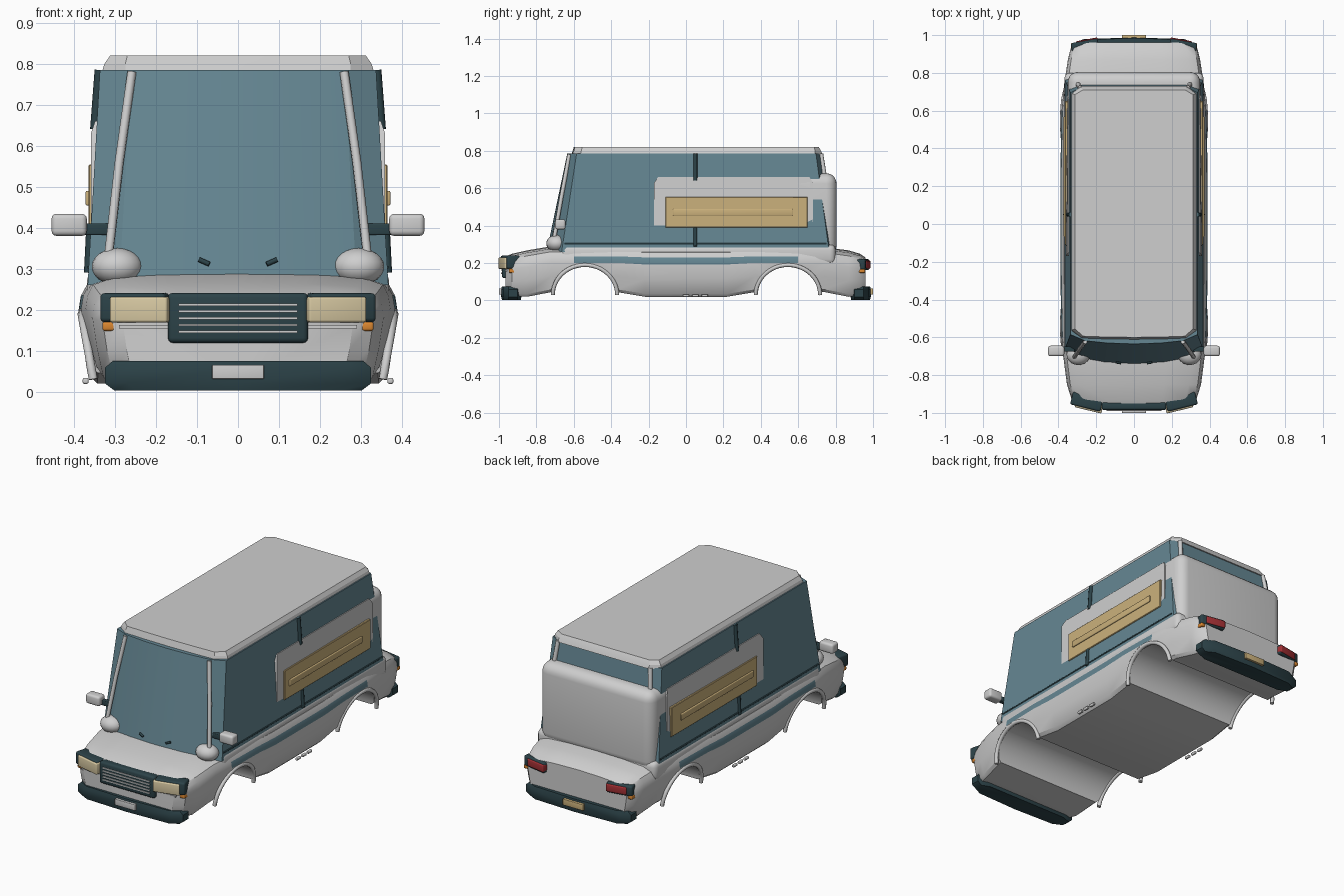
import bpy, bmesh, math
from mathutils import Vector, Matrix

if "Cube" in bpy.data.objects:
    bpy.data.objects.remove(bpy.data.objects["Cube"])


def material(name, rgb):
    m = bpy.data.materials.new(name)
    m.use_nodes = True
    m.diffuse_color = (*rgb, 1)
    m.node_tree.nodes["Principled BSDF"].inputs["Base Color"].default_value = (*rgb, 1)
    return m


GREY = material("light_grey_paint", (0.62, 0.62, 0.62))
GLASS = material("blue_glass", (0.13, 0.24, 0.29))
DARK = material("dark_trim", (0.025, 0.055, 0.065))
TAN = material("tan_panel", (0.6, 0.44, 0.2))
CREAM = material("cream_lamp", (0.68, 0.58, 0.36))
ORANGE = material("orange_lamp", (0.7, 0.24, 0.03))
RED = material("red_lamp", (0.37, 0.03, 0.035))


def smooth(ob, angle=35):
    bpy.ops.object.select_all(action='DESELECT')
    ob.select_set(True)
    bpy.context.view_layer.objects.active = ob
    bpy.ops.object.shade_smooth_by_angle(angle=math.radians(angle))


def finish(name, bm, mat, angle=35):
    bmesh.ops.recalc_face_normals(bm, faces=bm.faces[:])
    me = bpy.data.meshes.new(name)
    bm.to_mesh(me)
    bm.free()
    me.materials.append(mat)
    ob = bpy.data.objects.new(name, me)
    bpy.context.collection.objects.link(ob)
    smooth(ob, angle)
    return ob


def box(name, center, size, mat, bevel=0.0, rot=(0, 0, 0), segments=3):
    bm = bmesh.new()
    bmesh.ops.create_cube(bm, size=1)
    bmesh.ops.scale(bm, vec=size, verts=bm.verts)
    if bevel:
        bmesh.ops.bevel(bm, geom=bm.edges[:], offset=bevel, segments=segments,
                        profile=0.5, affect='EDGES')
    ob = finish(name, bm, mat)
    ob.location, ob.rotation_euler = center, rot
    return ob


def loft(name, rings, mat, angle=35):
    bm = bmesh.new()
    loops = [[bm.verts.new(p) for p in ring] for ring in rings]
    n = len(loops[0])
    for a, b in zip(loops, loops[1:]):
        for i in range(n):
            bm.faces.new((a[i], a[(i + 1) % n], b[(i + 1) % n], b[i]))
    bm.faces.new(loops[0])
    bm.faces.new(loops[-1])
    return finish(name, bm, mat, angle)


def mirrored(half):
    """Close a half outline whose first and last points lie on x = 0."""
    return half + [(-x, y, z) for x, y, z in half[-2:0:-1]]


def tube(name, points, radius, mat, sides=8):
    """Sweep a round section along a path."""
    pts = [Vector(p) for p in points]
    rings = []
    for i, p in enumerate(pts):
        d = pts[min(i + 1, len(pts) - 1)] - pts[max(i - 1, 0)]
        q = d.to_track_quat('Z', 'Y').to_matrix()
        rings.append([p + q @ Vector((radius * math.cos(a), radius * math.sin(a), 0))
                      for a in (math.tau * k / sides for k in range(sides))])
    return loft(name, rings, mat, 50)


# Lower body: y, half width, bottom, top
stations = [(-.965, .28, .03, .235), (-.93, .33, .025, .25), (-.85, .355, .02, .268),
            (-.72, .372, .045, .29), (-.6, .383, .045, .29), (-.37, .388, .045, .29),
            (-.22, .39, .02, .29), (.22, .39, .02, .29), (.37, .388, .045, .29),
            (.6, .383, .045, .29), (.74, .37, .045, .285), (.87, .35, .02, .268),
            (.93, .335, .025, .25), (.96, .305, .03, .23)]
section = [(0, 0), (.88, 0), (.925, .06), (.97, .35), (1, .64), (.985, .78),
           (.95, .88), (.82, .95), (.45, .985), (0, 1)]
body = loft("lower_body", [mirrored([(w * fx, y, b + (t - b) * fz) for fx, fz in section])
                           for y, w, b, t in stations], GREY)
body.data.materials.append(GLASS)
for f in body.data.polygons:
    c = f.center
    if abs(c.x) > .35 and abs(c.y) < .58 and .2 < c.z < .24:
        f.material_index = 1

# Wheel openings cut right across the body
for y in (-.54, .545):
    bm = bmesh.new()
    bmesh.ops.create_cone(bm, cap_ends=True, segments=48, radius1=.168, radius2=.168,
                          depth=1.2, matrix=Matrix.Rotation(math.pi / 2, 4, 'Y'))
    cutter = finish("wheel_cutter", bm, GREY)
    cutter.location = (0, y, .02)
    cutter.hide_render = True
    mod = body.modifiers.new("wheel_opening", 'BOOLEAN')
    mod.operation, mod.object, mod.solver = 'DIFFERENCE', cutter, 'EXACT'
    bpy.context.view_layer.update()
    bpy.context.view_layer.objects.active = body
    bpy.ops.object.modifier_apply(modifier=mod.name)
    bpy.data.objects.remove(cutter)
smooth(body)

# Cabin: sill, glasshouse, roof and rounded rear shell
box("cabin_sill", (0, .065, .245), (.738, 1.47, .11), GREY, .03)


def cabin_ring(z, w, nose, front, side, back, tail, fx, rx):
    return mirrored([(0, nose, z), (fx * .55, nose + (front - nose) * .3, z), (fx, front, z),
                     (w, side, z), (w, back, z), (rx, tail, z), (0, tail, z)])


loft("glasshouse", [cabin_ring(.26, .367, -.745, -.71, -.665, .765, .79, .29, .3),
                    cabin_ring(.785, .337, -.635, -.618, -.585, .695, .722, .26, .28)],
     GLASS, 10)
loft("roof", [cabin_ring(.78, .332, -.612, -.605, -.565, .69, .73, .275, .28),
              cabin_ring(.8, .326, -.606, -.6, -.56, .69, .722, .275, .28),
              cabin_ring(.82, .312, -.6, -.594, -.555, .685, .71, .27, .27)], GREY, 10)
box("rear_shell", (0, .6, .46), (.702, .41, .44), GREY, .055, segments=5)

for s in (-1, 1):
    side = "left" if s > 0 else "right"
    # Side panel with tan inset and raised strip
    loft(side + "_side_panel", [
        [(s * x, y0, z0), (s * x, y1, z0), (s * x, y1, z1), (s * (x - dx), y1 - .02, z2),
         (s * (x - dx), y0 + .02, z2), (s * x, y0, z1)]
        for x, dx, y0, y1, z0, z1, z2 in [(.32, .0, -.17, .68, .38, .63, .66),
                                          (.359, .01, -.17, .68, .38, .63, .66)]], GREY)
    box(side + "_tan_panel", (s * .352, .27, .472), (.026, .76, .165), TAN, .003, segments=1)
    box(side + "_tan_strip", (s * .362, .25, .472), (.02, .64, .036), TAN, .004)
    # Door pillars and lower glass trim
    tube(side + "_upper_pillar", [(s * .35, .05, .64), (s * .339, .05, .785)], .011, DARK)
    tube(side + "_lower_pillar", [(s * .366, .05, .29), (s * .361, .05, .39)], .01, DARK)
    tube(side + "_glass_trim", [(s * .363, -.65, .303), (s * .363, .75, .303)], .005, DARK)
    # Windscreen and rear corner pillars
    tube(side + "_front_pillar", [(s * .316, -.705, .33), (s * .29, -.665, .56),
                                  (s * .259, -.624, .78)], .011, GREY)
    tube(side + "_rear_pillar", [(s * .3, .745, .64), (s * .285, .722, .785)], .012, GREY)
    bm = bmesh.new()
    bmesh.ops.create_uvsphere(bm, u_segments=20, v_segments=12, radius=1)
    bmesh.ops.scale(bm, vec=(.062, .055, .045), verts=bm.verts)
    cowl = finish(side + "_pillar_base", bm, GREY, 60)
    cowl.location = (s * .295, -.692, .305)
    # Mirror and its arm
    box(side + "_mirror", (s * .412, -.672, .407), (.086, .055, .054), GREY, .012)
    box(side + "_mirror_arm", (s * .345, -.662, .396), (.065, .028, .028), DARK, .004)
    # Wiper
    tube(side + "_wiper", [(s * .07, -.737, .311), (s * .095, -.733, .322)], .006, DARK)
    # Wheel arch trims follow the lean of the body side
    for y, end in ((-.54, "front"), (.545, "rear")):
        path = []
        for k in range(25):
            a = math.pi * k / 24
            z = .03 + .16 * math.sin(a)
            path.append((s * (.352 + .17 * (z - .02)), y - .172 * math.cos(a), z))
        tube(f"{side}_{end}_arch_trim", path, .011, GREY)
    # Small sill steps
    for i in range(3):
        box(side + "_sill_step", (s * .372, .05 * i, .026), (.014, .034, .014), GREY, .004)
    # Headlamp, indicator and tail lamp
    box(side + "_headlamp_housing", (s * .25, -.94, .205), (.165, .07, .07), DARK, .01,
        (0, 0, s * .24))
    box(side + "_headlamp", (s * .238, -.962, .2), (.145, .05, .062), CREAM, .006,
        (0, 0, s * .24))
    box(side + "_front_indicator", (s * .314, -.93, .159), (.034, .035, .022), ORANGE, .006)
    box(side + "_tail_lamp_housing", (s * .26, .945, .192), (.145, .05, .058), DARK, .01,
        (0, 0, -s * .18))
    box(side + "_tail_lamp", (s * .247, .958, .192), (.115, .04, .042), RED, .006,
        (0, 0, -s * .18))
    box(side + "_rear_indicator", (s * .322, .94, .158), (.025, .035, .02), ORANGE, .005)

# Grille and bars
box("grille", (0, -.962, .18), (.342, .045, .122), DARK, .012)
for i in range(5):
    box("grille_bar", (0, -.985, .146 + .0165 * i), (.29, .008, .006), GREY)
box("front_trim_line", (0, -.963, .158), (.58, .012, .008), GREY)

# Bumpers with swept back ends
for s, end in ((-1, "front"), (1, "rear")):
    outline = [(0, .988), (.27, .978), (.325, .95), (.325, .9), (.27, .88), (0, .88)]
    loft(end + "_bumper", [mirrored([(x * k, s * (.93 + (y - .93) * k), z) for x, y in outline])
                           for z, k in ((.003, .93), (.02, 1), (.058, 1), (.075, .94))],
         DARK, 40)
    box(end + "_plate", (0, s * .99, .048), (.126, .02, .034), GREY if s < 0 else TAN, .002)
